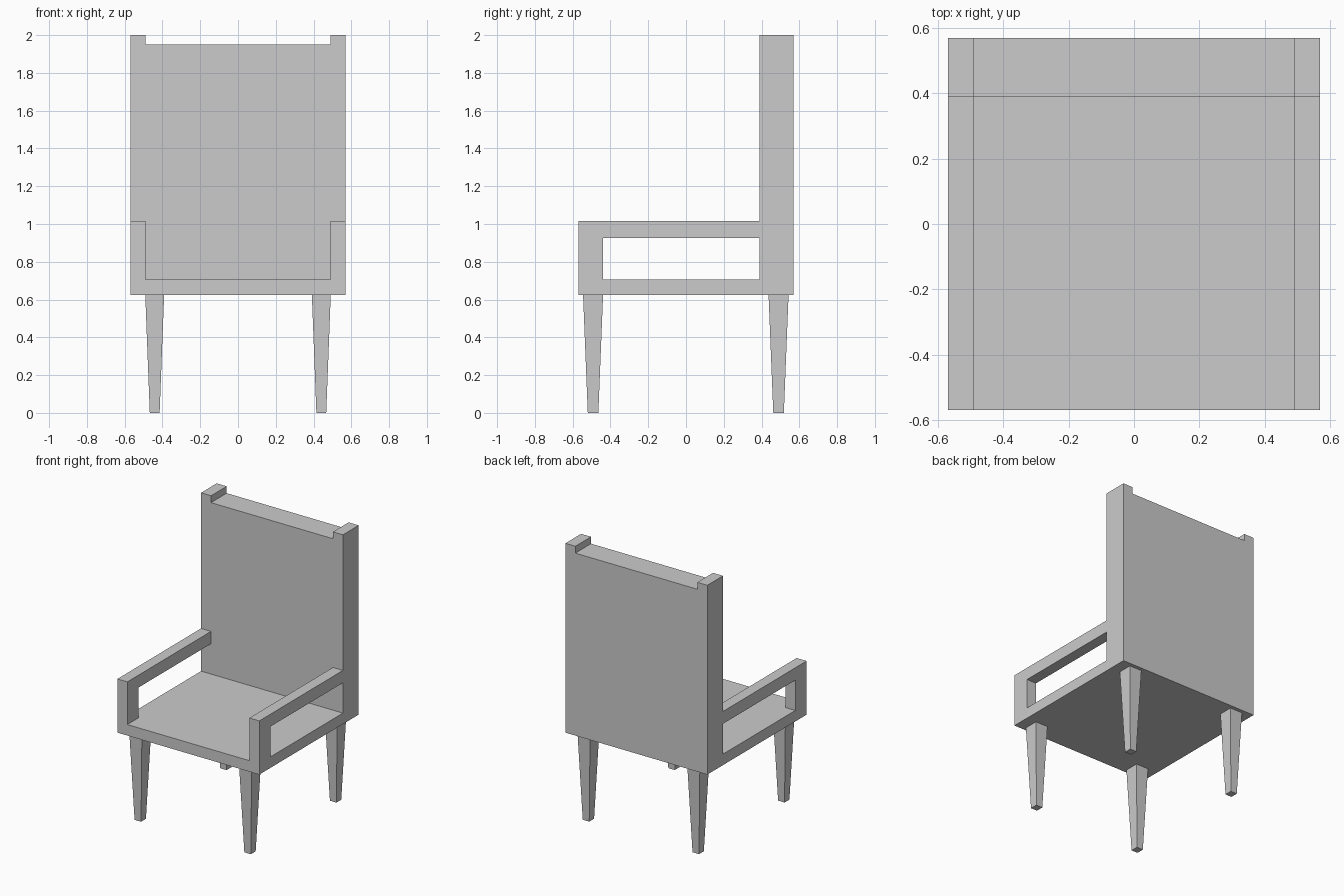
import bpy, bmesh

if "Cube" in bpy.data.objects:
    bpy.data.objects.remove(bpy.data.objects["Cube"])

W = 0.57          # half width and half depth of the body
IN = 0.49         # inner side of posts and arms
SEAT_Z0, SEAT_Z1 = 0.625, 0.705
BACK_Y = 0.39     # front face of the backrest


def prism(name, points, offset):
    """Extrude a closed 3D outline along offset into a solid."""
    bm = bmesh.new()
    face = bm.faces.new([bm.verts.new(p) for p in points])
    ext = bmesh.ops.extrude_face_region(bm, geom=[face], use_keep_orig=True)
    moved = [v for v in ext["geom"] if isinstance(v, bmesh.types.BMVert)]
    bmesh.ops.translate(bm, verts=moved, vec=offset)
    return finish(name, bm)


def finish(name, bm):
    bmesh.ops.recalc_face_normals(bm, faces=bm.faces)
    mesh = bpy.data.meshes.new(name)
    bm.to_mesh(mesh)
    bm.free()
    obj = bpy.data.objects.new(name, mesh)
    bpy.context.collection.objects.link(obj)
    return obj


def tapered_leg(name, x, y):
    """Square leg, wide under the seat and narrow at the floor."""
    bm = bmesh.new()
    bmesh.ops.create_cube(bm, size=2)
    for v in bm.verts:
        hx, hy = (0.05, 0.053) if v.co.z > 0 else (0.026, 0.028)
        v.co = (x + v.co.x * hx, y + v.co.y * hy, SEAT_Z0 if v.co.z > 0 else 0)
    return finish(name, bm)


# Seat slab
prism("seat", [(-W, -W, SEAT_Z0), (W, -W, SEAT_Z0), (W, W, SEAT_Z0), (-W, W, SEAT_Z0)],
      (0, 0, SEAT_Z1 - SEAT_Z0))

# Backrest with two raised corner posts
back = [(-W, SEAT_Z1), (W, SEAT_Z1), (W, 2), (IN, 2),
        (IN, 1.95), (-IN, 1.95), (-IN, 2), (-W, 2)]
prism("backrest", [(x, BACK_Y, z) for x, z in back], (0, W - BACK_Y, 0))

# Armrests: front post and rail in one L-shaped profile
arm = [(-W, SEAT_Z1), (-0.44, SEAT_Z1), (-0.44, 0.925),
       (BACK_Y, 0.925), (BACK_Y, 1.015), (-W, 1.015)]
for side, sx in (("left", -1), ("right", 1)):
    prism(side + "_armrest", [(sx * IN, y, z) for y, z in arm], (sx * (W - IN), 0, 0))
    # Legs
    for end, y in (("front", -0.492), ("back", 0.49)):
        tapered_leg(f"{end}_{side}_leg", sx * 0.441, y)
